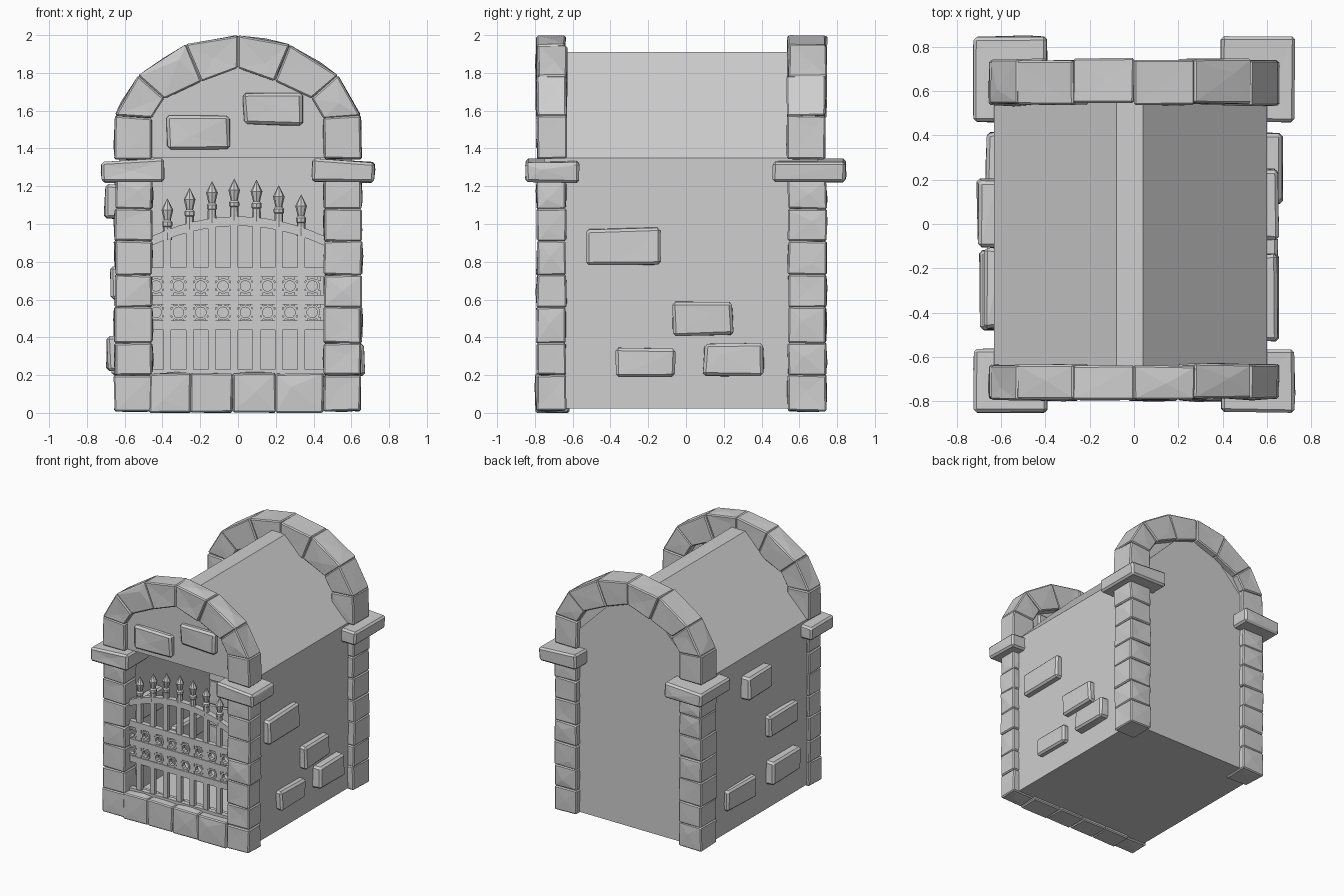
import bpy, bmesh, random
from mathutils import Matrix, Vector

random.seed(4)
cube = bpy.data.objects.get("Cube")
if cube:
    bpy.data.objects.remove(cube, do_unlink=True)

stone = bpy.data.materials.new("plain_grey")
stone.use_nodes = True
GREY = (0.62, 0.62, 0.62, 1)
stone.diffuse_color = GREY
stone.node_tree.nodes["Principled BSDF"].inputs["Base Color"].default_value = GREY


def finish(name, bm):
    mesh = bpy.data.meshes.new(name)
    bm.to_mesh(mesh)
    bm.free()
    mesh.materials.append(stone)
    obj = bpy.data.objects.new(name, mesh)
    bpy.context.collection.objects.link(obj)
    return obj


def add_prism(bm, outline, y0, y1):
    """Extrude an x-z outline from y0 to y1."""
    front = [bm.verts.new((x, y0, z)) for x, z in outline]
    back = [bm.verts.new((x, y1, z)) for x, z in outline]
    faces = [bm.faces.new(front), bm.faces.new(back[::-1])]
    for i in range(len(front)):
        j = (i + 1) % len(front)
        faces.append(bm.faces.new((front[i], back[i], back[j], front[j])))
    bmesh.ops.recalc_face_normals(bm, faces=faces)
    return faces


def rect(x0, x1, z0, z1):
    return [(x0, z0), (x1, z0), (x1, z1), (x0, z1)]


def rough_stone(name, outline, y0, y1, bevel=0.008, jitter=0.004, chip=0.008):
    """Hand-cut block with chamfered edges and uneven faces."""
    bm = bmesh.new()
    add_prism(bm, outline, y0, y1)
    for v in bm.verts:
        v.co += Vector([random.uniform(-jitter, jitter) for _ in range(3)])
        v.co.z = max(v.co.z, 0)
    bmesh.ops.bevel(bm, geom=bm.edges[:], offset=bevel, segments=1, affect='EDGES')
    # Split each large face about an off-centre point for a chiselled look
    big = [f for f in bm.faces if f.calc_area() > 0.008]
    for f in big:
        up = f.normal.copy()
        corner = random.choice(f.verts[:]).co.copy()
        poked = bmesh.ops.poke(bm, faces=[f])
        for v in poked["verts"]:
            v.co = v.co.lerp(corner, random.uniform(0, 0.5))
            v.co += up * random.uniform(-chip * 0.5, chip)
            v.co.z = min(max(v.co.z, 0), 2)
    return finish(name, bm)


# Walls: an open-fronted room
FRONT, BACK = -0.75, 0.70
bm = bmesh.new()
walls = add_prism(bm, rect(-0.63, 0.60, 0.022, 1.35), FRONT, BACK)
bm.faces.remove(walls[0])
finish("walls", bm)

# Roof: gabled prism with a flat ridge
bm = bmesh.new()
add_prism(bm, [(-0.63, 1.35), (0.60, 1.35), (0.04, 1.91), (-0.08, 1.91)], FRONT, BACK)
finish("roof", bm)

# Corner pillars, imposts and arches, front and back
COURSES = [0.01, 0.20, 0.37, 0.56, 0.73, 0.91, 1.08, 1.23]
OUTER = [(0.655, 1.345), (0.65, 1.575), (0.53, 1.785), (0.275, 1.95), (0, 2.0)]
INNER = [(0.455, 1.345), (0.455, 1.56), (0.39, 1.665), (0.195, 1.755), (0, 1.825)]
ENDS = [("front", -0.79, -0.635, -0.85, -0.565), ("back", 0.54, 0.742, 0.46, 0.845)]

for end, y0, y1, cap0, cap1 in ENDS:
    for side, s in (("left", 1), ("right", -1)):
        for k in range(len(COURSES) - 1):
            dx = random.uniform(-0.006, 0.004)
            rough_stone(f"{end}_{side}_pillar_stone_{k + 1}",
                        rect(s * 0.455, s * (0.653 + dx), COURSES[k], COURSES[k + 1]), y0, y1)
        cap = [(s * 0.393, 1.225), (s * 0.72, 1.22), (s * 0.725, 1.325), (s * 0.393, 1.345)]
        rough_stone(f"{end}_{side}_impost", cap, cap0, cap1, bevel=0.014)
        for k in range(len(OUTER) - 1):
            quad = [INNER[k], OUTER[k], OUTER[k + 1], INNER[k + 1]]
            wobble = random.uniform(-0.006, 0.006)
            rough_stone(f"{end}_{side}_arch_stone_{k + 1}",
                        [(s * x, z) for x, z in quad], y0 + wobble, y1 + wobble,
                        jitter=0.003, chip=0.01)

# Panels closing the space between each arch and the roof
panel = [(x + 0.03, z + 0.03) for x, z in INNER[1:-1]]
panel = [(0.48, 1.35)] + panel + [(0, 1.86)] + [(-x, z) for x, z in panel[::-1]] + [(-0.48, 1.35)]
for end, y0, y1 in (("front", FRONT - 0.002, FRONT + 0.04), ("back", BACK - 0.05, BACK - 0.01)):
    bm = bmesh.new()
    add_prism(bm, panel, y0, y1)
    finish(f"{end}_arch_panel", bm)

# Threshold stones under the gate
STEPS = [-0.47, -0.25, -0.03, 0.20, 0.45]
for k in range(len(STEPS) - 1):
    rough_stone(f"threshold_stone_{k + 1}", rect(STEPS[k], STEPS[k + 1], 0, 0.21), -0.795, -0.62)

# Loose bricks standing proud of the side walls: y0, y1, z0, z1, outer x
BRICKS = {
    "left": [(-0.525, -0.14, 0.78, 0.975, 0.65), (-0.07, 0.245, 0.41, 0.585, 0.65),
             (-0.375, -0.06, 0.195, 0.34, 0.65), (0.095, 0.41, 0.195, 0.37, 0.672)],
    "right": [(-0.11, 0.20, 1.03, 1.205, -0.705), (-0.47, -0.11, 0.60, 0.775, -0.68),
              (-0.475, -0.115, 0.22, 0.405, -0.695), (0.05, 0.41, 0.20, 0.37, -0.67)],
}
for side, bricks in BRICKS.items():
    for k, (y0, y1, z0, z1, x) in enumerate(bricks):
        rough_stone(f"{side}_wall_brick_{k + 1}",
                    rect(0.55 if x > 0 else -0.58, x, z0, z1), y0, y1,
                    bevel=0.015, jitter=0.008, chip=0.003)

# Bricks in the front gable
for k, spot in enumerate([(-0.375, -0.045, 1.4, 1.57), (0.03, 0.345, 1.525, 1.695)]):
    rough_stone(f"gable_brick_{k + 1}", rect(*spot), -0.79, -0.70,
                bevel=0.015, jitter=0.008, chip=0.003)

# Gate: bars, rails and arched top rail
GATE_Y, PITCH = -0.71, 0.118
BARS = [-0.02 + PITCH * k for k in range(-3, 4)]


def arc(x):
    return 1.04 - 0.5 * x * x


bm = bmesh.new()
for x in BARS:
    add_prism(bm, rect(x - 0.02, x + 0.02, 0.20, arc(x) - 0.03), GATE_Y - 0.015, GATE_Y + 0.015)
finish("gate_bars", bm)

bm = bmesh.new()
for z0, z1 in ((0.20, 0.23), (0.44, 0.49), (0.575, 0.625), (0.72, 0.77)):
    add_prism(bm, rect(-0.47, 0.46, z0, z1), GATE_Y - 0.02, GATE_Y + 0.02)
finish("gate_rails", bm)

xs = [-0.47 + 0.93 * k / 12 for k in range(13)]
top = [(x, arc(x)) for x in xs]
bm = bmesh.new()
add_prism(bm, top + [(x, z - 0.05) for x, z in top[::-1]], GATE_Y - 0.022, GATE_Y + 0.022)
finish("gate_top_rail", bm)

# Rings between the rails, held by small corner blocks
bm = bmesh.new()
for row in (0.532, 0.672):
    for k in range(8):
        cx = BARS[0] + PITCH * (k - 0.5)
        ring = []
        for r, y in ((0.042, -0.018), (0.042, 0.018), (0.028, 0.018), (0.028, -0.018)):
            made = bmesh.ops.create_circle(bm, segments=10, radius=r,
                                           matrix=Matrix.Translation((cx, GATE_Y + y, row))
                                           @ Matrix.Rotation(1.5708, 4, 'X'))
            ring.append(made["verts"])
        for a in range(4):
            for i in range(10):
                j, b = (i + 1) % 10, (a + 1) % 4
                bm.faces.new((ring[a][i], ring[a][j], ring[b][j], ring[b][i]))
        for sx in (-1, 1):
            for sz in (-1, 1):
                px, pz = cx + sx * 0.036, row + sz * 0.036
                add_prism(bm, rect(px - 0.011, px + 0.011, pz - 0.011, pz + 0.011),
                          GATE_Y - 0.012, GATE_Y + 0.012)
bmesh.ops.recalc_face_normals(bm, faces=bm.faces[:])
finish("gate_rings", bm)

# Spear finials: stacked cones of (height below tip, radius)
SPEAR = [(0.22, 0.024), (0.15, 0.022), (0.145, 0.027), (0.125, 0.027), (0.115, 0.018),
         (0.06, 0.031), (0, 0.001)]
bm = bmesh.new()
for x in BARS:
    tip = 1.24 - 0.75 * x * x
    for (d0, r0), (d1, r1) in zip(SPEAR, SPEAR[1:]):
        bmesh.ops.create_cone(bm, segments=8, cap_ends=True, radius1=r0, radius2=r1, depth=d0 - d1,
                              matrix=Matrix.Translation((x, GATE_Y, tip - (d0 + d1) / 2)))
finish("gate_finials", bm)
